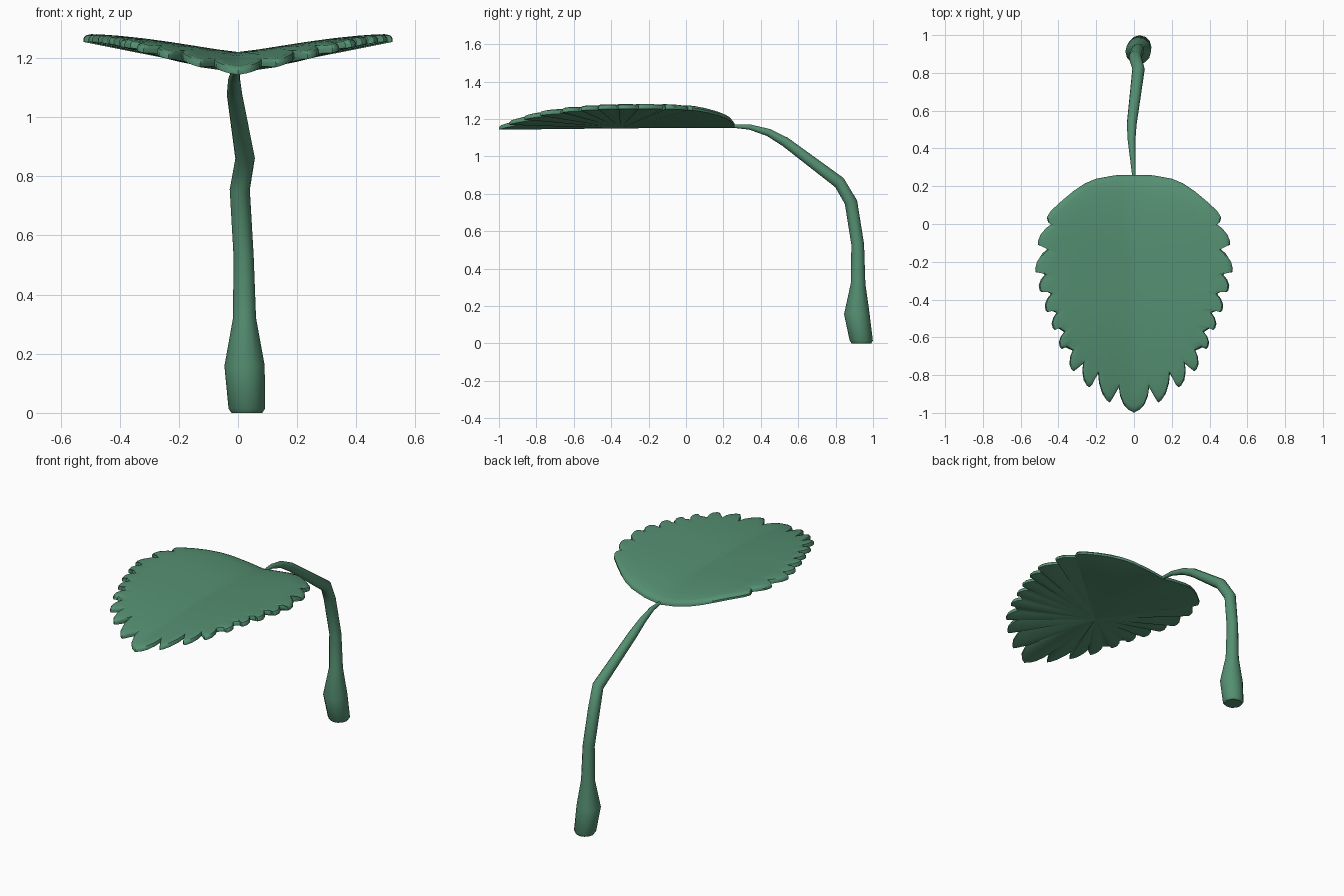
import bpy, bmesh, math
from mathutils import Vector

if "Cube" in bpy.data.objects:
    bpy.data.objects.remove(bpy.data.objects["Cube"])

green = bpy.data.materials.new("leaf green")
green.diffuse_color = (0.09, 0.275, 0.165, 1)
green.use_nodes = True
green.node_tree.nodes["Principled BSDF"].inputs["Base Color"].default_value = green.diffuse_color


def finish(bm, name, angle):
    bmesh.ops.recalc_face_normals(bm, faces=bm.faces)
    me = bpy.data.meshes.new(name)
    bm.to_mesh(me)
    bm.free()
    me.materials.append(green)
    ob = bpy.data.objects.new(name, me)
    bpy.context.collection.objects.link(ob)
    bpy.ops.object.select_all(action='DESELECT')
    ob.select_set(True)
    bpy.context.view_layer.objects.active = ob
    bpy.ops.object.shade_smooth_by_angle(angle=math.radians(angle))


def bridge(bm, a, b):
    n = len(a)
    for i in range(n):
        bm.faces.new((a[i], a[(i + 1) % n], b[(i + 1) % n], b[i]))


# Leaf outline, right half: smooth back edge, then teeth as (notch, tip) pairs
half = [(0, .26), (.1, .258), (.2, .24), (.26, .215), (.32, .175), (.38, .125), (.44, .07), (.462, .035), (.455, .01)]
teeth = [((.43, .005), (.507, -.11)), ((.452, -.125), (.52, -.255)),
         ((.472, -.268), (.492, -.36)), ((.44, -.37), (.46, -.467)),
         ((.41, -.47), (.42, -.562)), ((.37, -.572), (.383, -.662)),
         ((.325, -.67), (.32, -.78)), ((.27, -.74), (.235, -.865)),
         ((.19, -.79), (.128, -.945)), ((.08, -.865), (.015, -.99))]
for n, t in teeth:
    n, t = Vector(n), Vector(t)
    d = t - n
    out = Vector((-d.y, d.x)).normalized()      # outward side of the tooth
    half += [tuple(n), tuple(n + d * .3 + out * .015),
             tuple(n + d * .65 + out * .02), tuple(n + d * .9 + out * .011), tuple(t)]
    if t.x > .02:
        half.append(tuple(t + (n - t).normalized() * .012 - out * .018))
half.append((0, -1.0))
outline = half + [(-x, y) for x, y in reversed(half[1:-1])]
CY = -.35


def top_z(x, y):
    u = (y - CY) / .64
    arch = .05 * (1 - abs(u) ** (2 if u < 0 else 4))
    r = min(abs(x) / .48, 1)
    return 1.17 + arch + .06 * r ** 1.3 * (1.9 - .9 * r)


# Leaf: domed rings on top, rolled rim, single fan underneath
bm = bmesh.new()
rings = []
for s, drop in ((1, .026), (1, .014), (.985, .004), (.95, 0), (.85, 0), (.68, 0), (.5, 0), (.3, 0), (.12, 0)):
    ring = []
    for x, y in outline:
        px, py = x * s, CY + (y - CY) * s
        ring.append(bm.verts.new((px, py, top_z(px, py) - drop)))
    if rings:
        bridge(bm, rings[-1], ring)
    rings.append(ring)
n = len(outline)
for ring, z in ((rings[0], 1.15), (rings[-1], top_z(0, CY))):
    c = bm.verts.new((0, CY, z))
    for i in range(n):
        bm.faces.new((ring[i], ring[(i + 1) % n], c))
finish(bm, "leaf_blade", 40)

# Stalk: tapering tube along a bent path (x, y, z, radius)
path = [(.03, .938, 0, .052), (.03, .937, .015, .062), (.022, .913, .16, .068),
        (.022, .92, .32, .039), (.019, .918, .53, .034), (.006, .882, .755, .034),
        (.024, .82, .86, .033), (-.012, .53, 1.078, .026), (-.013, .44, 1.128, .02),
        (-.006, .34, 1.157, .014), (0, .24, 1.162, .008)]
bm = bmesh.new()
prev = None
SIDES = 12
for i, (x, y, z, r) in enumerate(path):
    a = Vector(path[max(i - 1, 0)][:3])
    b = Vector(path[min(i + 1, len(path) - 1)][:3])
    d = (b - a).normalized() if i > 1 else Vector((0, 0, 1))
    v = d.cross(Vector((1, 0, 0))).normalized()
    u = v.cross(d).normalized()
    ring = []
    for k in range(SIDES):
        t = 2 * math.pi * k / SIDES
        ring.append(bm.verts.new(Vector((x, y, z)) + r * (u * math.cos(t) + v * math.sin(t))))
    if prev:
        bridge(bm, prev, ring)
    else:
        bm.faces.new(ring)
    prev = ring
bm.faces.new(prev)
finish(bm, "stalk", 45)
